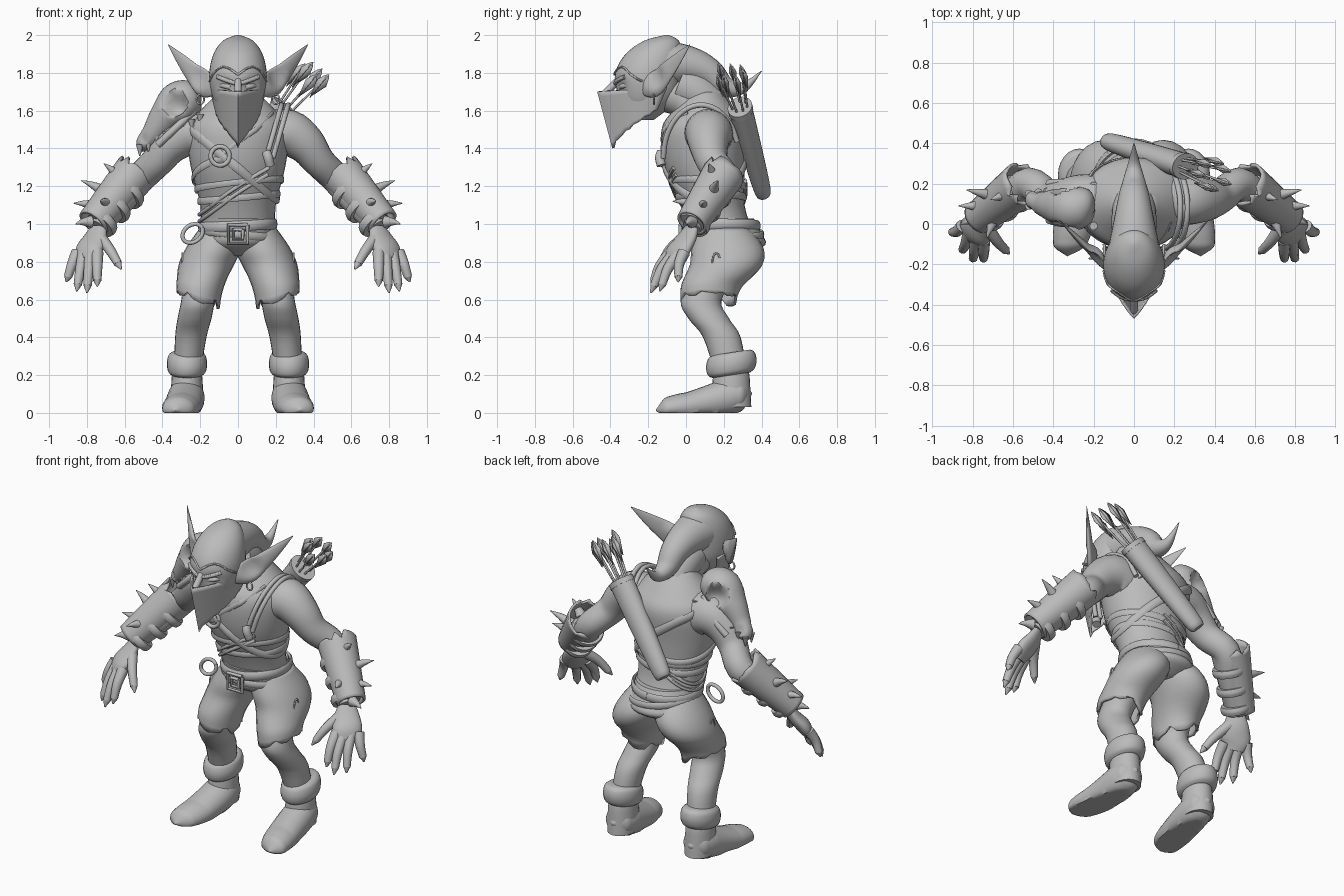
import bpy, random
from math import sin, cos, pi, tau, radians
from mathutils import Vector

random.seed(4)
if "Cube" in bpy.data.objects:
    bpy.data.objects.remove(bpy.data.objects["Cube"])
clay = bpy.data.materials.new("clay_grey")
clay.use_nodes = True
clay.diffuse_color = (.5, .5, .5, 1)
clay.node_tree.nodes["Principled BSDF"].inputs["Base Color"].default_value = clay.diffuse_color
X, Y, Z = Vector((1, 0, 0)), Vector((0, 1, 0)), Vector((0, 0, 1))
parts = []

def finish(name, verts, faces, mirror=False, thick=0):
    mesh = bpy.data.meshes.new(name)
    mesh.from_pydata([tuple(v) for v in verts], [], faces)
    mesh.materials.append(clay)
    parts.append(bpy.data.objects.new(name, mesh))
    bpy.context.collection.objects.link(parts[-1])
    if thick:
        parts[-1].modifiers.new("thickness", "SOLIDIFY").thickness = thick
    if mirror:
        parts[-1].modifiers.new("mirror", "MIRROR")
    return parts[-1]

def smooth_path(rings, steps):
    """Catmull-Rom interpolation of the rings."""
    out, last = [], len(rings) - 1
    for i in range(last):
        before, start, stop, after = (Vector(rings[max(0, min(last, k))]) for k in range(i - 1, i + 3))
        for t in (s / steps for s in range(steps)):
            bend = (before * 2 - start * 5 + stop * 4 - after) * t * t
            twist = (start * 3 - before - stop * 3 + after) * t ** 3
            out.append((start * 2 + (stop - before) * t + bend + twist) / 2)
    return out + [Vector(rings[-1])]

def loft(name, rings, flat=1, axis=None, ref=Y, sides=24, steps=4, cap=True, jag=0, floor=False, **options):
    """Skin elliptical rings (x, y, z, radius) along a smoothed path."""
    rings = smooth_path(rings, steps)
    verts, faces, last = [], [], len(rings) - 1
    for i, ring in enumerate(rings):
        along = axis or (rings[min(i + 1, last)] - rings[max(i - 1, 0)]).xyz.normalized()
        facing = ref if isinstance(ref, Vector) else Vector((ring.x, ring.y - ref, 0))
        wide = facing.cross(along).normalized()
        deep = along.cross(wide) * flat
        for turn in (tau * k / sides for k in range(sides)):
            point = ring.xyz + (wide * cos(turn) + deep * sin(turn)) * max(ring.w, .001)
            if i == last:
                point += along * random.uniform(-jag, jag)
            if floor:
                point.z = max(point.z, 0)
            verts.append(point)
    for i in range(last):
        for k in range(sides):
            a, b = i * sides + k, i * sides + (k + 1) % sides
            faces.append((a, b, b + sides, a + sides))
    if cap:
        faces += [tuple(reversed(range(sides))), tuple(range(last * sides, len(verts)))]
    return finish(name, verts, faces, **options)

def tube(name, points, start, end=None, **options):
    grow = 0 if end is None else (end - start) / (len(points) - 1)
    return loft(name, [(*p, start + grow * i) for i, p in enumerate(points)], sides=10, **options)

def hoop(name, centre, across, up, radius, corners=12, steps=2, **options):
    turns = [tau * i / corners for i in range(corners + 1)]
    tube(name, [Vector(centre) + across * cos(t) + up * sin(t) for t in turns], radius, steps=steps, **options)

def dent(ob, at, radius, push):
    for v in ob.data.vertices:
        v.co += Vector(push) * max(0, 1 - ((v.co - Vector(at)).length / radius) ** 2)

def on_shell(shell, flat, turn, z, off):
    """Point on a stacked body, turned from the front at height z."""
    low, high = next(pair for pair in zip(shell, shell[1:]) if z <= pair[1][2])
    _, y, z, radius = Vector(low).lerp(Vector(high), (z - low[2]) / (high[2] - low[2]))
    return Vector((sin(turn) * (radius + off), y - cos(turn) * (radius * flat + off), z))

def wrap(name, shell, shell_flat, start, stop, height, half, flat=.4, **options):
    """Strap lying on a stacked body between two angles in degrees."""
    turns = [radians(start + (stop - start) * i / 30) for i in range(31)]
    rings = [(*on_shell(shell, shell_flat, t, height(t), .004), half) for t in turns]
    loft(name, rings, flat, ref=shell[2][1], sides=8, steps=2, **options)

# Torso, neck and hips
TORSO = [(0, .19, .95, .2), (0, .14, 1.1, .2), (0, .1, 1.3, .25), (0, .1, 1.5, .27), (0, .1, 1.6, .2), (0, .1, 1.7, .1)]
HIPS = [(0, .22, .83, .1), (0, .22, .89, .2), (0, .2, .95, .2), (0, .17, 1.03, .19)]
loft("torso", TORSO, .85, Z, sides=32)
loft("neck", [(0, .1, 1.5, .14), (0, 0, 1.65, .1), (0, -.15, 1.7, .1)])
loft("shorts_seat", HIPS, 1, Z, sides=32)

# Legs and boots
ANKLE = Vector((.27, .24, .2))
shorts = loft("shorts_leg", [(.1, .2, .97, .09), (.13, .22, .87, .13), (.17, .21, .78, .13), (.2, .14, .68, .11),
                             (.21, .12, .61, .1)], 1.35, Z, cap=False, jag=.03, mirror=True, thick=.015)
for v in shorts.data.vertices:
    v.co.z += max(0, .72 - v.co.z) * 3 * (v.co.x - .2)
loft("leg", [(.18, .17, .76, .1), (.21, .08, .6, .09), (.23, .12, .5, .09), (.25, .19, .4, .083), (*ANKLE, .07)],
     1.2, Z, mirror=True)
cuff = loft("boot_cuff", [(*(ANKLE + Z * .06 * (1 - cos(t))), .08 + .027 * sin(t)) for t in
                          (0, pi / 4, pi / 2, pi * .75, pi)], 1.25, Z, mirror=True)
for v in cuff.data.vertices:
    v.co.z += .15 * (v.co.y - ANKLE.y)
loft("boot_shaft", [(.27, .25, .03, .08), (*(ANKLE - Z * .1), .085), (*ANKLE, .08), (*(ANKLE + Z * .04), .07)],
     1.2, Z, mirror=True)
foot = []
for t in (i / 12 for i in range(13)):
    centre = ANKLE + Vector((.06 * t * t, .11 - .51 * t, -.1 - .08 * t))
    foot.append((*centre, .1 * max(0, 1 - abs(2 * t - 1) ** 4) ** .5))
sole = loft("boot_foot", foot, 1, -Y, Z, mirror=True, floor=True)
for v in sole.data.vertices:
    v.co.z *= .75 + 1.4 * max(0, min(.2, v.co.y))
hoop("shorts_tear", (.295, .16, .8), Y * .02, Z * .045, .005, ref=X, mirror=True)

# Arms and palms
ELBOW, WRIST = Vector((.52, .2, 1.24)), Vector((.74, .03, .98))
loft("arm", [(.17, .12, 1.47, .13), (.27, .12, 1.48, .125), (.36, .12, 1.42, .105), (.43, .14, 1.33, .085),
             (*ELBOW, .08), (*ELBOW.lerp(WRIST, .4), .075), (*WRIST, .05)], mirror=True)
loft("palm", [(*WRIST, .05), (.76, 0, .92, .075), (.79, -.04, .86, .085), (.8, -.07, .81, .06)],
     .5, ref=Vector((-.6, .8, 0)), mirror=True)

def digit(name, knuckle, tip):
    joint = knuckle.lerp(tip, .55) + Vector((0, -.01, .01))
    tube(name, [knuckle, joint, tip], .033, .022, mirror=True)
    tube(name + "_claw", [tip, tip.lerp(joint, -.2), tip.lerp(joint, -.4)], .021, .004, mirror=True)

# Fingers fan out from the knuckles, the middle ones longer
digit("thumb", Vector((.73, -.01, .93)), Vector((.635, -.13, .79)))
for i, name in enumerate(("index_finger", "middle_finger", "ring_finger", "little_finger")):
    knuckle = Vector((.745, -.08, .85)).lerp(Vector((.85, -.01, .85)), i / 3)
    tip = Vector((.745, -.17, .7)).lerp(Vector((.9, -.04, .72)), i / 3)
    digit(name, knuckle, tip + Vector((0, -.05, -.04)) * sin(i / 3 * pi))

# Bracers: an outer plate with spikes over wrapped cloth
OUT = Vector((.03, 0, .025))
loft("bracer", [(*(WRIST.lerp(ELBOW, f) + OUT), .085 + .03 * f) for f in (0, .3, .7, 1)],
     cap=False, jag=.025, mirror=True, thick=.015)
for f in (.1, .4, .7):
    wrapping = [(*WRIST.lerp(ELBOW, f + s * .06), .085 + .02 * f - .006 * abs(s)) for s in (-1, 0, 1)]
    loft("bracer_wrap", wrapping, mirror=True)
for f, tip in ((.2, (.71, .12, 1.32)), (.45, (.83, .17, 1.23)), (.65, (.87, .09, 1.11)), (.9, (.86, 0, 1)),
               (.6, (.73, -.07, 1.12))):
    root, tip = ELBOW.lerp(WRIST, f) + OUT / 2, Vector(tip)
    tube("bracer_spike", [root.lerp(tip, .35), root.lerp(tip, .7) + Z * .005, tip], .034, .002, mirror=True)

# Head with drooping hood
HEAD = [(0, -.23, 1.55, .05), (0, -.21, 1.62, .11), (0, -.2, 1.7, .143), (0, -.2, 1.8, .152), (0, -.17, 1.9, .13),
        (0, -.13, 1.97, .08), (0, -.1, 2, .01)]
LONG = 1.15
head = loft("head", HEAD, LONG, Z, sides=36)
loft("hood_tail", [(0, -.13, 1.85, .13), (0, .02, 1.84, .1), (0, .12, 1.8, .08), (0, .2, 1.73, .06),
                   (0, .3, 1.72, .03), (0, .4, 1.81, .002)], ref=Z)
loft("hood_collar", [(0, -.04, 1.74, .11), (0, .05, 1.7, .11), (0, .13, 1.63, .1)], ref=Z)
wrap("hood_hem", HEAD, LONG, 0, 80, lambda t: 1.79 + .04 * sin(3 * t), .006, 1, mirror=True)
wrap("brow", HEAD, LONG, 5, 45, lambda t: 1.74 + .05 * t, .012, 1, mirror=True)
for side in (-1, 1):
    dent(head, (side * .07, -.35, 1.73), .05, Y * .02)
    tube("eye", [(side * .04, -.342, 1.725), (side * .07, -.335, 1.73), (side * .1, -.3, 1.735)], .016, .01, ref=Z)
tube("nose", [(0, -.35, 1.77), (0, -.38, 1.74), (0, -.43, 1.69)], .02, ref=X)
ear = loft("ear", [(.12, -.23, 1.72, .04), (.18, -.17, 1.74, .07), (.24, -.11, 1.8, .055), (.31, -.04, 1.88, .03),
                   (.37, .02, 1.95, .002)], .35, ref=X - Y, mirror=True)
dent(ear, (.21, -.17, 1.78), .07, (Y - X) * .02)
hoop("earring", (.2, -.17, 1.66), X * .02, Z * .025, .005, mirror=True)

# Face mask with a central crease
verts, faces, cols, rows = [], [], 24, 10
for r in (j / rows for j in range(rows + 1)):
    for s in (2 * i / cols - 1 for i in range(cols + 1)):
        a = abs(s)
        top, bottom = 1.7 + .02 * a, 1.4 + .2 * a ** .8 + .01 * sin(15 * a) ** 2
        front, back = -.47 + .08 * r, -.1 - .05 * r
        verts.append((sin(s * pi / 2) * (.155 - .035 * r), front + (back - front) * a ** LONG, top + (bottom - top) * r))
for a in range(rows * (cols + 1)):
    if (a + 1) % (cols + 1):
        faces.append((a, a + cols + 1, a + cols + 2, a + 1))
finish("face_mask", verts, faces, thick=.012)

# Straps, vest bands and ropes around the torso
def strap(name, z, tilt, toward, start, stop, half, flat=.4):
    wrap(name, TORSO, .85, start, stop, lambda t: z + tilt * cos(t - radians(toward)), half, flat)

strap("chest_strap", 1.33, .2, -100, -180, 180, .025)
strap("rib_strap", 1.3, .1, 40, -180, -20, .02)
strap("collar_strap", 1.4, .2, 80, -20, 60, .014)
strap("vest_hem", 1.14, .02, 90, -180, 180, .02, .3)
strap("vest_wrap", 1.21, .03, 60, -180, 180, .02, .3)
for gap in (0, .035):
    strap("hip_rope", 1.2 - gap, .15, 90, -190, 40, .011, 1)
    arch = [pi * (1 - i / 10) for i in range(10)]
    tube("shoulder_rope", [(.15 + gap + .08 * sin(t), .08 + .2 * cos(t), 1.35 + .28 * sin(t)) for t in arch], .014, ref=X)
hoop("chest_ring", on_shell(TORSO, .85, -.35, 1.36, .02), X * .05, Z * .05, .012)
tube("rope_knot", [(.15, -.13, 1.38), (.16, -.14, 1.35), (.17, -.13, 1.31)], .025)

# Belts, square buckle and hip loop
wrap("waist_belt", HIPS, 1, -180, 180, lambda t: .99 + .01 * sin(t), .028)
wrap("hip_belt", HIPS, 1, -180, 180, lambda t: .945 - .02 * sin(t), .022)
for half in (.05, .025):
    hoop("buckle", (0, -.03, .945), (X + Z) * half, (X - Z) * half, .01, corners=4, steps=1)
hoop("hip_loop", (-.24, .05, .95), X * .05 + Z * .03, Z * .04 - X * .02, .011)

# Animal skull shoulder guard
CROWN, SNOUT = Vector((-.2, .09, 1.69)), Vector((-.52, .12, 1.39))
skull = loft("skull", [(*CROWN, .03), (-.23, .09, 1.68, .085), (-.31, .08, 1.64, .115), (-.39, .09, 1.56, .085),
                       (-.45, .1, 1.48, .06), (-.5, .12, 1.42, .045), (*SNOUT, .015)], sides=32, steps=6)
for out in (-Y, Y):
    dent(skull, Vector((-.34, .08, 1.64)) + out * .1, .07, Vector((.04, 0, -.03)) - out * .06)
    dent(skull, SNOUT + Vector((.03, 0, .06)) + out * .04, .035, (.02, 0, -.02))
    tube("cheek_bone", [CROWN.lerp(SNOUT, f) + out * (.04 + .06 * sin(f * pi)) - Z * .06 for f in (.1, .3, .5, .7)], .02)
    for i in range(8):
        gum = SNOUT.lerp(CROWN - Z * .14, i / 7) + out * (.03 + .01 * i)
        tube("skull_tooth", [gum + Z * .03, gum, gum - Z * .03], .02, .003)

# Quiver and arrows
base, mouth = Vector((-.13, .41, 1.16)), Vector((.255, .285, 1.62))
axis = (mouth - base).normalized()
loft("quiver", [(*base, .03), (*base.lerp(mouth, .04), .055), (*base.lerp(mouth, .5), .07), (*mouth, .08)], .8)
loft("quiver_rim", [(*(mouth - axis * f), .083) for f in (.03, .015, 0)], .8)
side = axis.cross(Y).normalized()
depth = axis.cross(side)
for turn in (tau * i / 7 for i in range(7)):
    off = (side * cos(turn) + depth * sin(turn)) * .035
    start, end = mouth + off - axis * .05, mouth + off * 2 + axis * random.uniform(.22, .28)
    tube("arrow_shaft", [start, end], .006)
    for wing in (side * .03, depth * .02):
        leaf = [end - axis * .14, end - axis * .04 + wing, end + wing / 2, end + axis * .02, end - wing / 2,
                end - axis * .04 - wing]
        finish("arrow_feather", leaf, [tuple(range(6))], thick=.004)

# Smooth shading with sharp creases kept
for ob in parts:
    ob.select_set(True)
bpy.context.view_layer.objects.active = parts[0]
bpy.ops.object.shade_smooth_by_angle(angle=radians(45))
